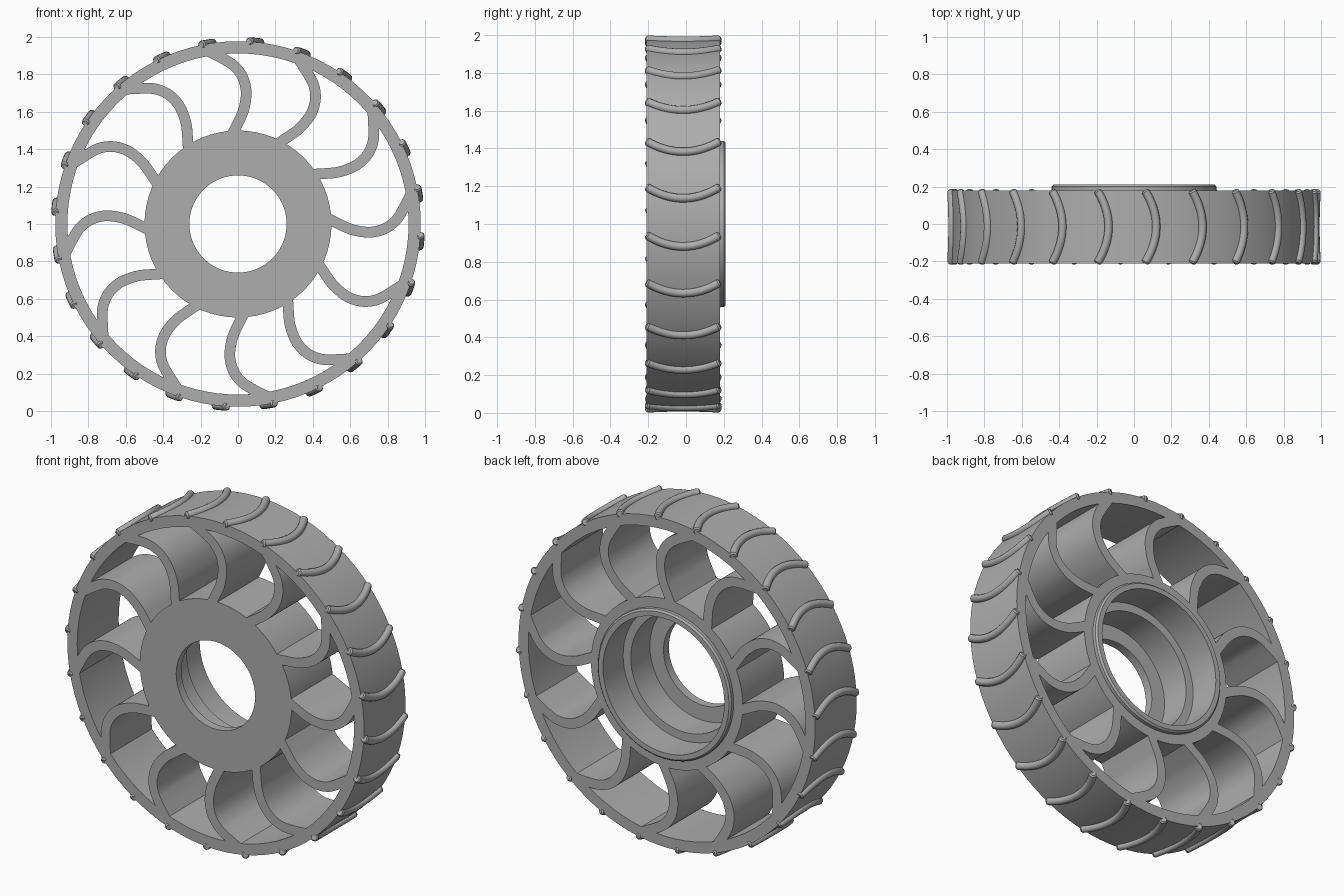
import bpy, bmesh, math
from mathutils import Vector

cube = bpy.data.objects.get("Cube")
if cube:
    bpy.data.objects.remove(cube, do_unlink=True)

FRONT, BACK, AXLE_Z = -0.21, 0.18, 1.0
SPOKES, LUGS = 12, 24

grey = bpy.data.materials.new("wheel_grey")
grey.use_nodes = True
colour = (0.42, 0.42, 0.42, 1)
grey.diffuse_color = colour
grey.node_tree.nodes["Principled BSDF"].inputs["Base Color"].default_value = colour


def polar(radius, angle, y):
    return Vector((radius * math.cos(angle), y, radius * math.sin(angle)))


def finish(name, bm, turn=0.0):
    """Turn a bmesh into a shaded object on the axle."""
    bmesh.ops.recalc_face_normals(bm, faces=bm.faces)
    mesh = bpy.data.meshes.new(name)
    bm.to_mesh(mesh)
    bm.free()
    mesh.materials.append(grey)
    obj = bpy.data.objects.new(name, mesh)
    bpy.context.collection.objects.link(obj)
    obj.location.z = AXLE_Z
    obj.rotation_euler.y = turn
    bpy.ops.object.select_all(action="DESELECT")
    obj.select_set(True)
    bpy.context.view_layer.objects.active = obj
    bpy.ops.object.shade_smooth_by_angle(angle=math.radians(35))
    return obj


def lathe(name, profile, segments):
    """Revolve a closed (radius, y) profile about the axle."""
    bm = bmesh.new()
    rings = [[bm.verts.new(polar(r, math.tau * i / segments, y)) for r, y in profile]
             for i in range(segments)]
    n = len(profile)
    for i, ring in enumerate(rings):
        nxt = rings[(i + 1) % segments]
        for j in range(n):
            k = (j + 1) % n
            bm.faces.new((ring[j], ring[k], nxt[k], nxt[j]))
    return finish(name, bm)


def smooth_path(points, steps=6):
    """Catmull-Rom curve through the points."""
    p = [Vector(q) for q in points]
    p = [2 * p[0] - p[1]] + p + [2 * p[-1] - p[-2]]
    out = []
    for a, b, c, d in zip(p, p[1:], p[2:], p[3:]):
        for s in range(steps):
            t = s / steps
            out.append(0.5 * (2 * b + (c - a) * t + (2 * a - 5 * b + 4 * c - d) * t * t
                              + (3 * b - a - 3 * c + d) * t ** 3))
    return out + [p[-2]]


def ribbon(name, path, width, turn):
    """Curved blade: a strip of even width extruded across the wheel."""
    bm = bmesh.new()
    rows = []
    for i, p in enumerate(path):
        d = (path[min(i + 1, len(path) - 1)] - path[max(i - 1, 0)]).normalized()
        side = Vector((-d.y, d.x)) * width / 2
        rows.append([bm.verts.new((q.x, y, q.y)) for q, y in (
            (p + side, FRONT), (p - side, FRONT), (p - side, BACK), (p + side, BACK))])
    for a, b in zip(rows, rows[1:]):
        for j in range(4):
            k = (j + 1) % 4
            bm.faces.new((a[j], a[k], b[k], b[j]))
    bm.faces.new(rows[0])
    bm.faces.new(rows[-1])
    return finish(name, bm, turn)


def tube(name, path, radius, turn, sides=12):
    """Round bar swept along a path lying on the tread."""
    bm = bmesh.new()
    rows = []
    for i, p in enumerate(path):
        d = (path[min(i + 1, len(path) - 1)] - path[max(i - 1, 0)]).normalized()
        out = Vector((p.x, 0, p.z)).normalized()
        side = d.cross(out).normalized()
        scale = radius * (0.7 if i in (0, len(path) - 1) else 1.0)
        rows.append([bm.verts.new(p + scale * (out * math.cos(a) + side * math.sin(a)))
                     for a in (math.tau * s / sides for s in range(sides))])
    for a, b in zip(rows, rows[1:]):
        for j in range(sides):
            k = (j + 1) % sides
            bm.faces.new((a[j], a[k], b[k], b[j]))
    bm.faces.new(rows[0])
    bm.faces.new(rows[-1])
    return finish(name, bm, turn)


# Tyre band
lathe("rim", [(0.912, FRONT), (0.977, FRONT), (0.977, BACK), (0.912, BACK)], 96)

# Hub with front plate, stepped bore and raised back collar
lathe("hub", [(0.26, FRONT), (0.5, FRONT), (0.5, BACK), (0.44, BACK), (0.44, 0.2),
              (0.43, 0.21), (0.4, 0.21), (0.4, 0.02), (0.35, 0.02), (0.35, -0.16),
              (0.26, -0.16)], 64)

# Curved flexible spokes
blade = smooth_path([(-0.03, 0.48), (0.0, 0.54), (0.03, 0.61), (0.044, 0.7),
                     (0.027, 0.78), (-0.015, 0.84), (-0.07, 0.878), (-0.16, 0.925)])
for i in range(SPOKES):
    ribbon(f"spoke_{i + 1}", blade, 0.057, math.tau * i / SPOKES)

# Bowed tread bars
middle, half = (FRONT + BACK) / 2, (BACK - FRONT) / 2
bar = []
for i in range(17):
    t = -1 + i / 8
    bar.append(polar(0.978, math.radians(83.0 + 3.6 * t * t), middle + t * half))
bar.insert(1, bar[0].lerp(bar[1], 0.3))
bar.insert(-1, bar[-1].lerp(bar[-2], 0.3))
for i in range(LUGS):
    tube(f"tread_bar_{i + 1}", bar, 0.022, math.tau * i / LUGS)
